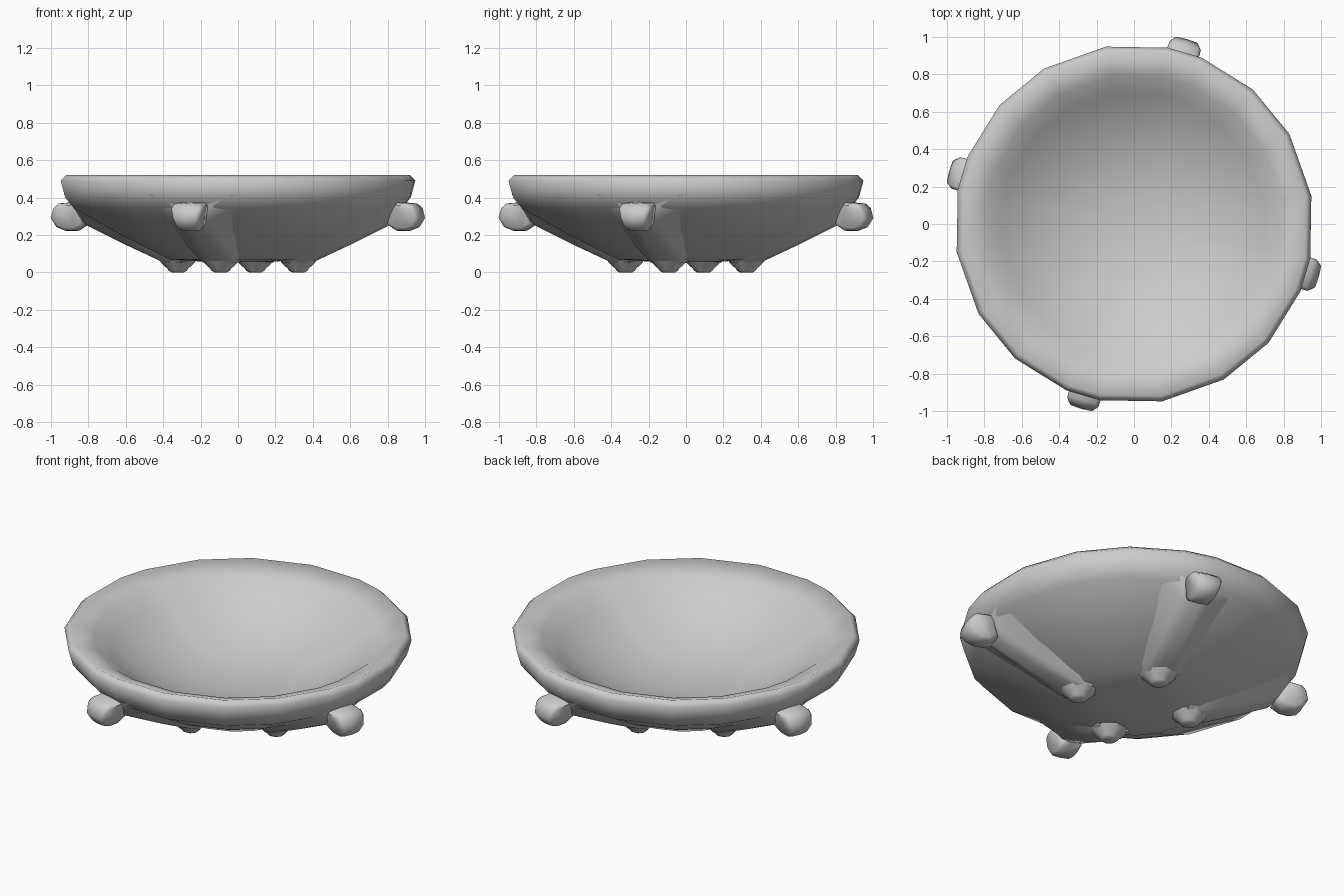
import bpy, bmesh
from math import radians, cos, sin

if "Cube" in bpy.data.objects:
    bpy.data.objects.remove(bpy.data.objects["Cube"])

LEG = radians(74)                       # direction of the first leg
STEPS = [9, 30, 48.5, 68, 79]           # rim corners in one quarter turn
ANGLES = [radians(a + 90 * q) for q in range(4) for a in STEPS]


def finish(name, bm, angle=60):
    bmesh.ops.recalc_face_normals(bm, faces=bm.faces)
    me = bpy.data.meshes.new(name)
    bm.to_mesh(me)
    bm.free()
    ob = bpy.data.objects.new(name, me)
    bpy.context.collection.objects.link(ob)
    bpy.ops.object.select_all(action='DESELECT')
    ob.select_set(True)
    bpy.context.view_layer.objects.active = ob
    bpy.ops.object.shade_smooth_by_angle(angle=radians(angle))
    return ob


def loft(bm, rings):
    """Skin closed rings of points and cap both ends."""
    vr = [[bm.verts.new(p) for p in ring] for ring in rings]
    for a, b in zip(vr, vr[1:]):
        n = len(a)
        for i in range(n):
            j = (i + 1) % n
            bm.faces.new((a[i], a[j], b[j], b[i]))
    bm.faces.new(vr[0])
    bm.faces.new(vr[-1])


def polar(r, t, z, ang):
    """Radial / tangential / height to world."""
    return (r * cos(ang) - t * sin(ang), r * sin(ang) + t * cos(ang), z)


# bowl: closed profile from inner centre over the rim to the underside
profile = [(.12, .187), (.3, .213), (.46, .265), (.61, .34), (.71, .408),
           (.80, .473), (.93, .52), (.96, .49), (.935, .40), (.89, .345),
           (.65, .21), (.37, .068), (.15, .055)]
bm = bmesh.new()
loft(bm, [[(r * cos(a), r * sin(a), z) for a in ANGLES] for r, z in profile])
finish("bowl", bm, 75)

# ridge stations: radius, bowl underside height, ridge underside height
stations = [(.29, .06, .047), (.38, .07, .042), (.6, .183, .14),
            (.83, .312, .25), (.90, .385, .34)]
# knob outline in the radius / height plane
knob = [(.84, .255), (.89, .222), (.95, .22), (1.0, .24), (1.028, .29),
        (1.01, .345), (.98, .37), (.88, .377)]

for q in range(4):
    ang = LEG + radians(90 * q)

    # leg ridge with wide soft skirts melting into the bowl underside
    bm = bmesh.new()
    rings = []
    for r, top, low in stations:
        d = top - low
        w = .13 + .2 * (r - .38)
        half = [(w, top + .015 + .25 * w * w / r), (.09, low + .45 * d),
                (.065, low + .12 * d), (.03, low)]
        section = half + [(-t, z) for t, z in reversed(half)]
        rings.append([polar(r, t, z, ang) for t, z in section])
    loft(bm, rings)
    finish("leg_ridge", bm, 75)

    # rounded knob at the top of the leg, narrower towards its underside
    bm = bmesh.new()
    rings = []
    for t, s in [(-.088, .78), (-.07, .96), (0, 1), (.07, .96), (.088, .78)]:
        ring = []
        for r, z in knob:
            zz = .30 + (z - .30) * s
            ring.append(polar(.93 + (r - .93) * s,
                              t * min(1, .62 + (zz - .22) * 3.2), zz, ang))
        rings.append(ring)
    loft(bm, rings)
    finish("leg_knob", bm)

    # small stepped foot under the bowl
    bm = bmesh.new()
    rings = []
    for rad, z in [(.10, .06), (.08, .038), (.06, .022), (.05, .008), (.035, 0)]:
        rings.append([polar(.335 + rad * cos(k * radians(45)), rad * sin(k * radians(45)), z, ang)
                      for k in range(8)])
    loft(bm, rings)
    finish("foot", bm)
